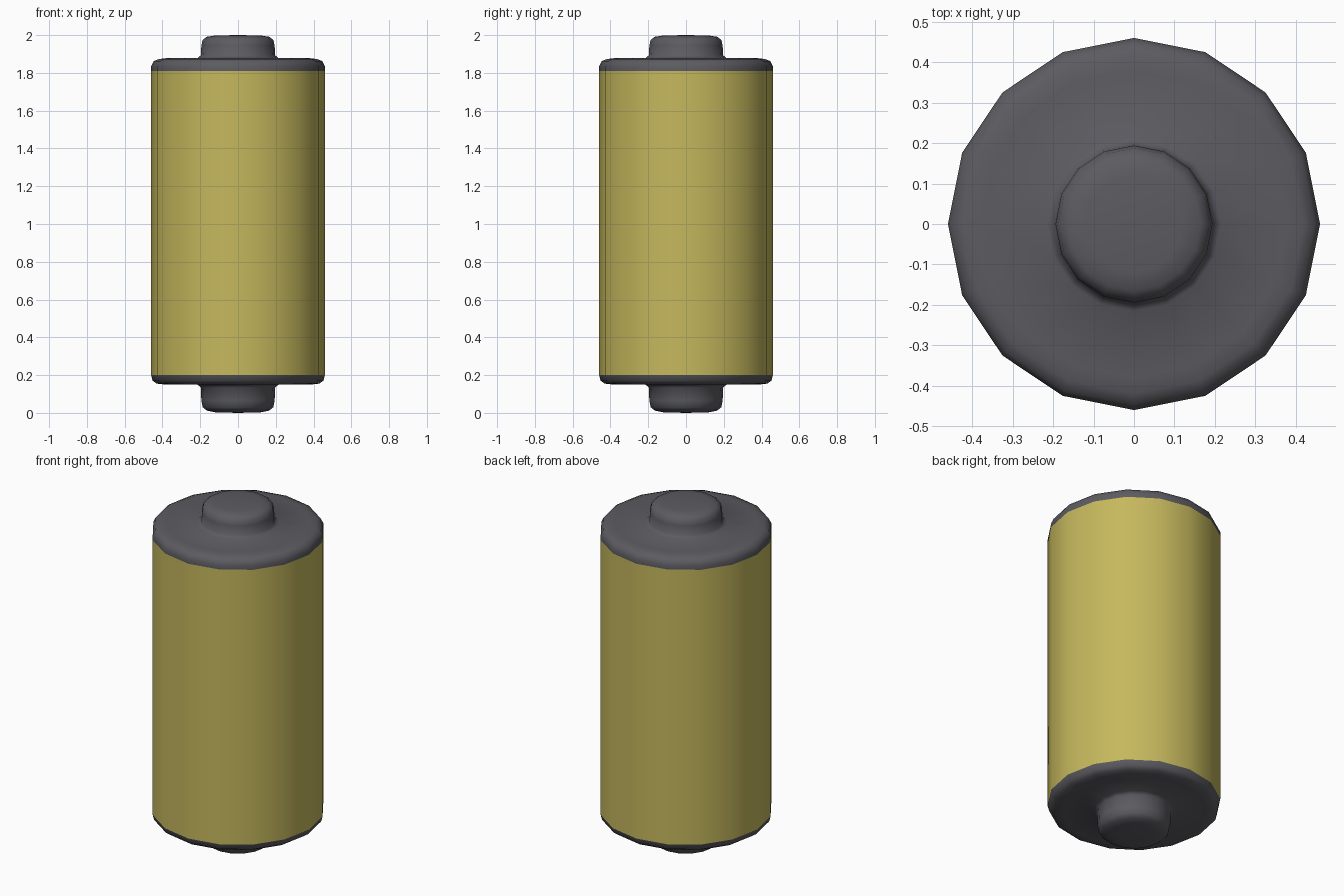
import bpy, math

if "Cube" in bpy.data.objects:
    bpy.data.objects.remove(bpy.data.objects["Cube"])

SIDES = 16


def material(name, color):
    m = bpy.data.materials.new(name)
    m.diffuse_color = (*color, 1)
    m.use_nodes = True
    m.node_tree.nodes["Principled BSDF"].inputs["Base Color"].default_value = m.diffuse_color
    return m


def lathe(name, profile, mat):
    """Spin an (r, z) profile, listed bottom to top, around z; r = 0 makes a pole."""
    verts, rings, faces = [], [], []
    for r, z in profile:
        n = 1 if r == 0 else SIDES
        rings.append(range(len(verts), len(verts) + n))
        for i in range(n):
            a = 2 * math.pi * i / SIDES
            verts.append((r * math.cos(a), r * math.sin(a), z))
    for lo, hi in zip(rings, rings[1:]):
        for i in range(SIDES):
            j = (i + 1) % SIDES
            if len(lo) == 1:
                faces.append((lo[0], hi[j], hi[i]))
            elif len(hi) == 1:
                faces.append((lo[i], lo[j], hi[0]))
            else:
                faces.append((lo[i], lo[j], hi[j], hi[i]))
    mesh = bpy.data.meshes.new(name)
    mesh.from_pydata(verts, [], faces)
    mesh.materials.append(mat)
    mesh.shade_smooth()
    obj = bpy.data.objects.new(name, mesh)
    bpy.context.collection.objects.link(obj)
    return obj


yellow = material("yellow wrapper", (0.56, 0.48, 0.11))
grey = material("dark grey metal", (0.105, 0.105, 0.12))

# Wrapped cylinder body
lathe("battery_body", [(0.46, 0.20), (0.46, 1.81)], yellow)

# Bottom cap with rounded rim and contact
lathe("bottom_cap", [
    (0, 0), (0.12, 0.003), (0.165, 0.012), (0.187, 0.03), (0.194, 0.065),
    (0.197, 0.135), (0.215, 0.15), (0.385, 0.15), (0.43, 0.155),
    (0.452, 0.17), (0.46, 0.20)], grey)

# Top cap with rounded rim and contact
lathe("top_cap", [
    (0.46, 1.81), (0.46, 1.835), (0.447, 1.862), (0.42, 1.873), (0.38, 1.878),
    (0.215, 1.878), (0.197, 1.893), (0.194, 1.945), (0.187, 1.975),
    (0.165, 1.991), (0.12, 1.998), (0, 2.0)], grey)
